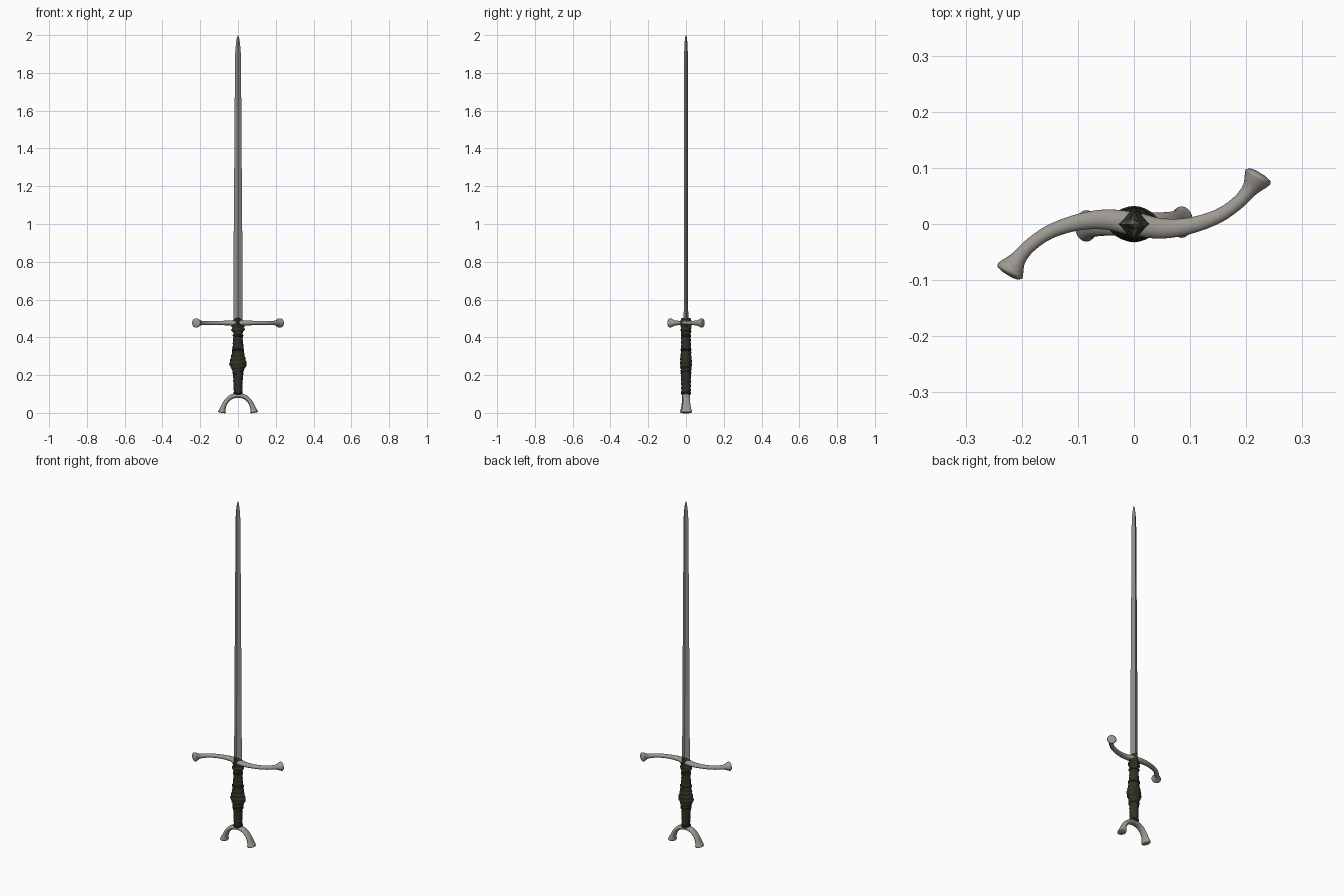
import bpy, bmesh, math
from mathutils import Vector

if "Cube" in bpy.data.objects:
    bpy.data.objects.remove(bpy.data.objects["Cube"])

def material(name, rgb):
    m = bpy.data.materials.new(name)
    m.diffuse_color = (*rgb, 1)
    m.use_nodes = True
    m.node_tree.nodes["Principled BSDF"].inputs["Base Color"].default_value = m.diffuse_color
    return m

STEEL = material("blade_steel", (0.29, 0.275, 0.25))
BONE = material("hilt_metal", (0.34, 0.32, 0.285))
LEATHER = material("dark_leather", (0.03, 0.029, 0.018))

def loft(name, rings, mat, smooth=40):
    """Skin a list of equal-sized point rings and cap both ends."""
    bm = bmesh.new()
    rows = [[bm.verts.new(p) for p in r] for r in rings]
    n = len(rows[0])
    for a, b in zip(rows, rows[1:]):
        for i in range(n):
            j = (i + 1) % n
            bm.faces.new((a[i], a[j], b[j], b[i]))
    bm.faces.new(rows[0])
    bm.faces.new(rows[-1])
    bmesh.ops.recalc_face_normals(bm, faces=bm.faces[:])
    me = bpy.data.meshes.new(name)
    bm.to_mesh(me)
    bm.free()
    ob = bpy.data.objects.new(name, me)
    bpy.context.collection.objects.link(ob)
    me.materials.append(mat)
    bpy.ops.object.select_all(action='DESELECT')
    ob.select_set(True)
    bpy.context.view_layer.objects.active = ob
    bpy.ops.object.shade_smooth_by_angle(angle=math.radians(smooth))
    return ob

def spline(keys, steps=6):
    """Catmull-Rom interpolation through tuples of any length."""
    k = [Vector(p) for p in keys]
    k = [2 * k[0] - k[1]] + k + [2 * k[-1] - k[-2]]
    out = []
    for a, b, c, d in zip(k, k[1:], k[2:], k[3:]):
        for s in range(steps):
            t = s / steps
            out.append(0.5 * (2*b + (c - a)*t + (2*a - 5*b + 4*c - d)*t*t + (3*b - a - 3*c + d)*t**3))
    return out + [k[-2]]

def sweep(name, pts, up, mat, sides=20):
    """Sweep ellipses along pts; each entry is (position, in-plane radius, up radius)."""
    rings = []
    for i, (p, a, b) in enumerate(pts):
        t = (pts[min(i + 1, len(pts) - 1)][0] - pts[max(i - 1, 0)][0]).normalized()
        side = t.cross(up)
        rings.append([p + side * a * math.cos(w) + up * b * math.sin(w)
                      for w in (2 * math.pi * k / sides for k in range(sides))])
    return loft(name, rings, mat, 50)

def diamond(z, a, b):
    return [(a, 0, z), (0, b, z), (-a, 0, z), (0, -b, z)]

# Blade: long tapering diamond section
loft("blade", [diamond(*r) for r in (
    (0.46, 0.025, 0.012), (0.9, 0.023, 0.0115), (1.4, 0.019, 0.011), (1.85, 0.016, 0.0105),
    (1.91, 0.0145, 0.0095), (1.955, 0.011, 0.008), (1.985, 0.006, 0.005), (2.0, 0.001, 0.001))], STEEL, 20)

# Blade collar: small leather-dark diamond at the root of the blade
loft("blade_collar", [diamond(0.455, 0.036, 0.030), diamond(0.49, 0.027, 0.028),
                      diamond(0.503, 0.012, 0.024)], LEATHER, 20)

# Guard: S-shaped bar with flared, domed ends (half of it mirrored by 180 degrees)
half = [(0.05, -0.008, 0.018, 0.013), (0.10, -0.003, 0.0145, 0.011), (0.15, 0.014, 0.0125, 0.011),
        (0.185, 0.038, 0.012, 0.0115), (0.205, 0.060, 0.014, 0.014), (0.216, 0.076, 0.022, 0.022),
        (0.221, 0.084, 0.0255, 0.025), (0.2235, 0.0885, 0.021, 0.021), (0.225, 0.091, 0.010, 0.010)]
keys = [(-x, -y, a, b) for x, y, a, b in reversed(half)] + [(0, 0, 0.021, 0.016)] + half
sweep("guard", [(Vector((v[0], v[1], 0.476)), v[2], v[3]) for v in spline(keys, 4)],
      Vector((0, 0, 1)), BONE)

# Grip: waisted leather handle with a spiral wrap
profile = spline([(0.095, 0.022, 0.024), (0.12, 0.023, 0.025), (0.19, 0.026, 0.026), (0.225, 0.031, 0.028),
                  (0.255, 0.045, 0.031), (0.275, 0.043, 0.031), (0.31, 0.034, 0.028), (0.35, 0.029, 0.026),
                  (0.415, 0.024, 0.025), (0.428, 0.027, 0.027), (0.44, 0.036, 0.028),
                  (0.452, 0.030, 0.027), (0.468, 0.022, 0.026)], 10)
rings = []
for z, a, b in profile:
    ring = []
    for k in range(24):
        w = 2 * math.pi * k / 24
        s = 1 + 0.04 * math.sin(2 * math.pi * z / 0.022 - w)
        c, d = math.cos(w), math.sin(w)
        ring.append((a * s * math.copysign(abs(c) ** 1.15, c), b * s * math.copysign(abs(d) ** 1.15, d), z))
    rings.append(ring)
loft("grip", rings, LEATHER, 50)

# Raised bands around the grip
for z, a, b in ((0.105, 0.025, 0.0265), (0.21, 0.030, 0.029), (0.335, 0.033, 0.029), (0.41, 0.028, 0.0275)):
    loft("grip_band", [[(a * f * math.cos(2*math.pi*k/24), b * f * math.sin(2*math.pi*k/24), z + h)
                        for k in range(24)]
                       for h, f in ((-0.006, 0.85), (-0.003, 1), (0.003, 1), (0.006, 0.85))], LEATHER, 50)

# Pommel: downward-opening arch with flared feet
arm = [(0.035, 0.085, 0.0125, 0.019), (0.060, 0.064, 0.0125, 0.019), (0.074, 0.040, 0.013, 0.021),
       (0.081, 0.020, 0.016, 0.025), (0.0845, 0.008, 0.020, 0.028), (0.085, 0.003, 0.0195, 0.027),
       (0.0855, 0.0, 0.014, 0.022)]
keys = [(-x, z, a, b) for x, z, a, b in reversed(arm)] + [(0, 0.092, 0.0125, 0.020)] + arm
sweep("pommel_arch", [(Vector((v[0], v[0] * 0.04, v[1])), v[2], v[3]) for v in spline(keys, 4)],
      Vector((0, 1, 0)), BONE)
